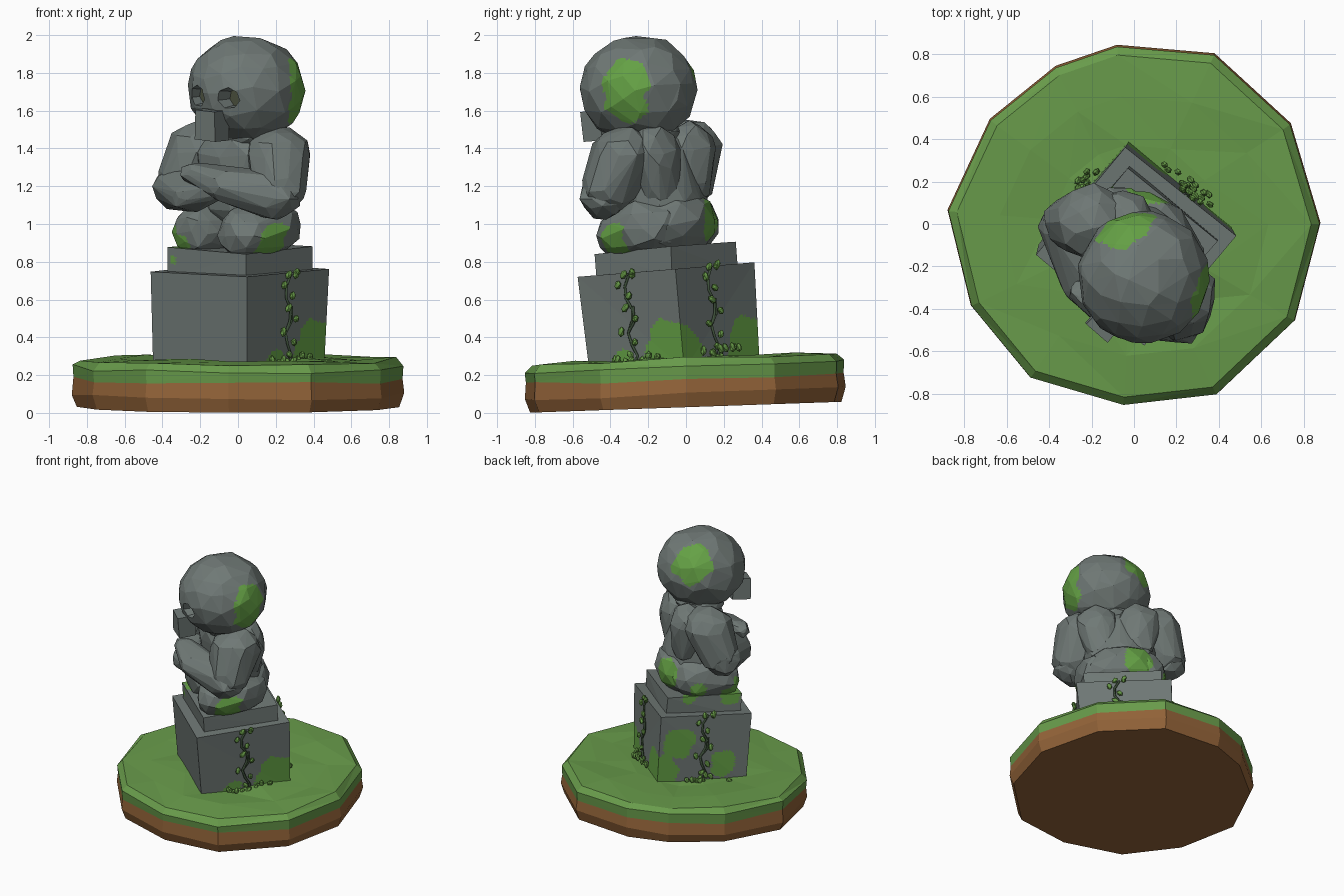
import bpy, bmesh, math, random
from mathutils import Vector, Matrix, noise

random.seed(4)
cube = bpy.data.objects.get("Cube")
if cube:
    bpy.data.objects.remove(cube)


def material(name, rgb):
    m = bpy.data.materials.new(name)
    m.use_nodes = True
    m.diffuse_color = (*rgb, 1)
    m.node_tree.nodes["Principled BSDF"].inputs["Base Color"].default_value = (*rgb, 1)
    return m


STONE = material("grey stone", (0.16, 0.19, 0.18))
MOSS = material("moss", (0.13, 0.36, 0.06))
SOCKET = material("dark eye socket", (0.075, 0.085, 0.05))
GRASS = material("grass", (0.14, 0.33, 0.07))
EARTH = material("earth", (0.29, 0.125, 0.04))
LEAF = material("leaf", (0.13, 0.31, 0.06))
STEM = material("vine stem", (0.05, 0.085, 0.045))

# The statue and its pedestal share one turned and leaning frame
LEAN = (Matrix.Translation((0.01, -0.055, 0.25)) @ Matrix.Rotation(math.radians(5.5), 4, 'X')
        @ Matrix.Rotation(math.radians(-40), 4, 'Z') @ Matrix.Translation((0, 0, -0.25)))


def finish(name, bm, mats, matrix=LEAN):
    bmesh.ops.recalc_face_normals(bm, faces=bm.faces)
    me = bpy.data.meshes.new(name)
    bm.to_mesh(me)
    bm.free()
    for m in mats:
        me.materials.append(m)
    ob = bpy.data.objects.new(name, me)
    bpy.context.collection.objects.link(ob)
    ob.matrix_world = matrix
    return ob


def bake(ob):
    bpy.context.view_layer.update()
    ev = ob.evaluated_get(bpy.context.evaluated_depsgraph_get())
    me = bpy.data.meshes.new_from_object(ev)
    ob.modifiers.clear()
    ob.data = me


def jitter(bm, amount):
    for v in bm.verts:
        v.co += Vector([random.uniform(-amount, amount) for _ in range(3)])


def paint_moss(ob, patches, cuts=5):
    """Split the flat facets finely and turn ragged round patches into moss."""
    bm = bmesh.new()
    bm.from_mesh(ob.data)
    bmesh.ops.triangulate(bm, faces=bm.faces)
    bmesh.ops.subdivide_edges(bm, edges=bm.edges, cuts=cuts, use_grid_fill=True)
    for f in bm.faces:
        c = f.calc_center_median()
        rag = 0.045 * noise.noise(c * 11)
        if any((c - Vector(p)).length + rag < r for p, r in patches):
            f.material_index = 1
    bm.to_mesh(ob.data)
    bm.free()


def limb(name, ends, rough=0.012):
    """Faceted hull around rounded ends given as (centre, radii)."""
    bm = bmesh.new()
    for c, radii in ends:
        mat = Matrix.Translation(c) @ Matrix.Diagonal((*radii, 1)) @ Matrix.Rotation(random.random(), 4, 'Z')
        bmesh.ops.create_icosphere(bm, subdivisions=2, radius=1, matrix=mat)
    jitter(bm, rough)
    if len(ends) > 1:
        hull = bmesh.ops.convex_hull(bm, input=bm.verts)
        junk = {v for v in hull["geom_interior"] if isinstance(v, bmesh.types.BMVert)}
        bmesh.ops.delete(bm, geom=list(junk), context='VERTS')
    return finish(name, bm, [STONE, MOSS])


def block(name, centre, size, taper=1.0, rough=0.008):
    bm = bmesh.new()
    bmesh.ops.create_cube(bm, size=1)
    for v in bm.verts:
        k = taper if v.co.z < 0 else 1
        v.co = Vector((v.co.x * size[0] * k, v.co.y * size[1] * k, v.co.z * size[2])) + Vector(centre)
    jitter(bm, rough)
    return finish(name, bm, [STONE, MOSS])


# Grassy earth disc
outline = [(-0.88, 0.07), (-0.68, 0.5), (-0.37, 0.75), (-0.08, 0.85), (0.38, 0.81), (0.74, 0.48), (0.88, 0.01),
           (0.76, -0.45), (0.39, -0.8), (-0.05, -0.85), (-0.49, -0.72), (-0.77, -0.38)]
levels = [(0.97, 0.03), (1.0, 0.1), (0.99, 0.18), (0.995, 0.245), (0.95, 0.285), (0.72, 0.29), (0.45, 0.285), (0.2, 0.285)]
bm = bmesh.new()
rings = []
for i, (k, z) in enumerate(levels):
    wob = 0.0 if i == 0 else 0.012
    rings.append([bm.verts.new((x * k, y * k, z + random.uniform(-wob, wob))) for x, y in outline])
n = len(outline)
for i in range(len(rings) - 1):
    for j in range(n):
        k = (j + 1) % n
        f = bm.faces.new((rings[i][j], rings[i][k], rings[i + 1][k], rings[i + 1][j]))
        f.material_index = 1 if i >= 2 else 0
bm.faces.new(rings[0])
bm.faces.new(rings[-1]).material_index = 1
bmesh.ops.triangulate(bm, faces=[f for f in bm.faces if f.material_index == 1])
finish("ground", bm, [EARTH, GRASS], Matrix.Rotation(math.radians(2), 4, 'X'))

# Pedestal
base = block("pedestal_base", (0, 0, 0.49), (0.665, 0.665, 0.54), 0.96)
paint_moss(base, [((0.33, 0.26, 0.32), 0.17), ((0.33, -0.13, 0.27), 0.09), ((-0.23, 0.33, 0.32), 0.17),
                  ((-0.33, 0.18, 0.56), 0.11), ((-0.33, -0.16, 0.38), 0.09)], 31)
step = block("pedestal_step", (0, 0, 0.8), (0.54, 0.54, 0.155))
paint_moss(step, [((-0.23, -0.2, 0.875), 0.09), ((-0.26, 0.1, 0.88), 0.06)], 23)

# Seated lower body
body_moss = [((0.31, -0.09, 0.94), 0.1), ((-0.24, -0.22, 0.9), 0.1),
             ((-0.13, 0.27, 1.0), 0.11), ((-0.32, 0.06, 0.92), 0.07)]
lower = [limb("hips", [((0, 0.08, 1.0), (0.29, 0.21, 0.18))])]
for s, side in ((1, "left"), (-1, "right")):
    lower.append(limb(side + "_thigh", [((s * 0.165, 0.03, 0.99), (0.16, 0.2, 0.16)),
                                        ((s * 0.16, -0.15, 0.97), (0.15, 0.13, 0.14))]))
for ob in lower:
    paint_moss(ob, body_moss)

# Torso with shoulder blades
limb("torso", [((0, 0.04, 1.1), (0.24, 0.2, 0.15)), ((0, 0.0, 1.38), (0.26, 0.19, 0.14))])
limb("neck", [((0.03, -0.01, 1.48), (0.19, 0.17, 0.1))])

# Crossed arms
for s, side in ((1, "left"), (-1, "right")):
    limb(side + "_shoulder_blade", [((s * 0.15, 0.12, 1.38), (0.15, 0.12, 0.15)),
                                    ((s * 0.12, 0.11, 1.2), (0.12, 0.1, 0.12))])
    limb(side + "_upper_arm", [((s * 0.27, 0.0, 1.39), (0.17, 0.18, 0.15)),
                               ((s * 0.33, -0.07, 1.21), (0.14, 0.14, 0.13))])
    lift = 0.035 * s
    limb(side + "_forearm", [((s * 0.34, -0.1, 1.18), (0.13, 0.13, 0.12)),
                             ((s * 0.1, -0.28, 1.2 + lift), (0.1, 0.09, 0.08)),
                             ((s * -0.07, -0.29, 1.25 + lift), (0.07, 0.06, 0.06))])

# Head with irregular facets and sunken eyes
HEAD = Vector((0.06, -0.02, 1.725))
bm = bmesh.new()
bmesh.ops.create_icosphere(bm, subdivisions=3, radius=1)
bmesh.ops.transform(bm, matrix=Matrix.Translation(HEAD) @ Matrix.Diagonal((0.31, 0.31, 0.285, 1)), verts=bm.verts)
jitter(bm, 0.006)
head = finish("head", bm, [STONE, MOSS, SOCKET])
head.modifiers.new("facets", 'DECIMATE').ratio = 0.55
bake(head)
for s in (1, -1):
    bm = bmesh.new()
    turn = Matrix.Translation(HEAD + Vector((s * 0.105 + 0.01, -0.3, -0.02))) @ Matrix.Rotation(math.pi / 2, 4, 'X')
    bmesh.ops.create_cone(bm, cap_ends=True, segments=7, radius1=0.048, radius2=0.072, depth=0.17, matrix=turn)
    cutter = finish("eye_cutter", bm, [STONE])
    cutter.hide_render = True
    cut = head.modifiers.new("eye", 'BOOLEAN')
    cut.operation, cut.object, cut.solver = 'DIFFERENCE', cutter, 'EXACT'
    bake(head)
    bpy.data.objects.remove(cutter)
for p in head.data.polygons:
    if (p.center - HEAD).length < 0.262:
        p.material_index = 2
paint_moss(head, [(HEAD + Vector((0.27, 0.14, 0.04)), 0.135), (HEAD + Vector((0.25, 0.12, -0.06)), 0.12),
                  (HEAD + Vector((-0.22, 0.14, 0.11)), 0.14)])
block("nose", (0.07, -0.31, 1.56), (0.125, 0.13, 0.16), 1.0, 0.006)


# Vines climbing three pedestal faces
def vine(name, angle, shift):
    turn = LEAN @ Matrix.Rotation(angle, 4, 'Z')
    path = [Vector((0.335, shift + 0.025 * math.sin(i * 1.7), 0.26 + 0.062 * i)) for i in range(9)]
    curve = bpy.data.curves.new(name + "_stem", 'CURVE')
    curve.dimensions = '3D'
    curve.bevel_depth = 0.009
    curve.bevel_resolution = 0
    curve.use_fill_caps = True
    fork = [path[3], path[3] + Vector((0, 0.05, 0.06)), path[3] + Vector((0, 0.05, 0.14))]
    for pts in (path, fork):
        sp = curve.splines.new('POLY')
        sp.points.add(len(pts) - 1)
        for q, p in zip(sp.points, pts):
            q.co = (*p, 1)
    curve.materials.append(STEM)
    ob = bpy.data.objects.new(name + "_stem", curve)
    bpy.context.collection.objects.link(ob)
    ob.matrix_world = turn
    # Leaves along the stem, then tufts at its foot
    spots = [p + Vector((0.015, 0.035 * (-1) ** i, 0.01)) for i, p in enumerate(path) if i > 0]
    spots += [path[-1] + Vector((0.01, d, 0)) for d in (-0.03, 0.03)]
    spots += [Vector((random.uniform(0.32, 0.38), shift + random.uniform(-0.14, 0.2), random.uniform(0.27, 0.32)))
              for _ in range(11)]
    bm = bmesh.new()
    for p in spots:
        mat = (Matrix.Translation(p) @ Matrix.Rotation(random.uniform(-1, 1), 4, 'X')
               @ Matrix.Diagonal((0.016, 0.019, random.uniform(0.022, 0.032), 1)))
        bmesh.ops.create_icosphere(bm, subdivisions=1, radius=1, matrix=mat)
    finish(name + "_leaves", bm, [LEAF], turn)


vine("left_vine", 0, 0)
vine("back_vine", math.pi / 2, -0.05)
vine("right_vine", math.pi, 0.0)
